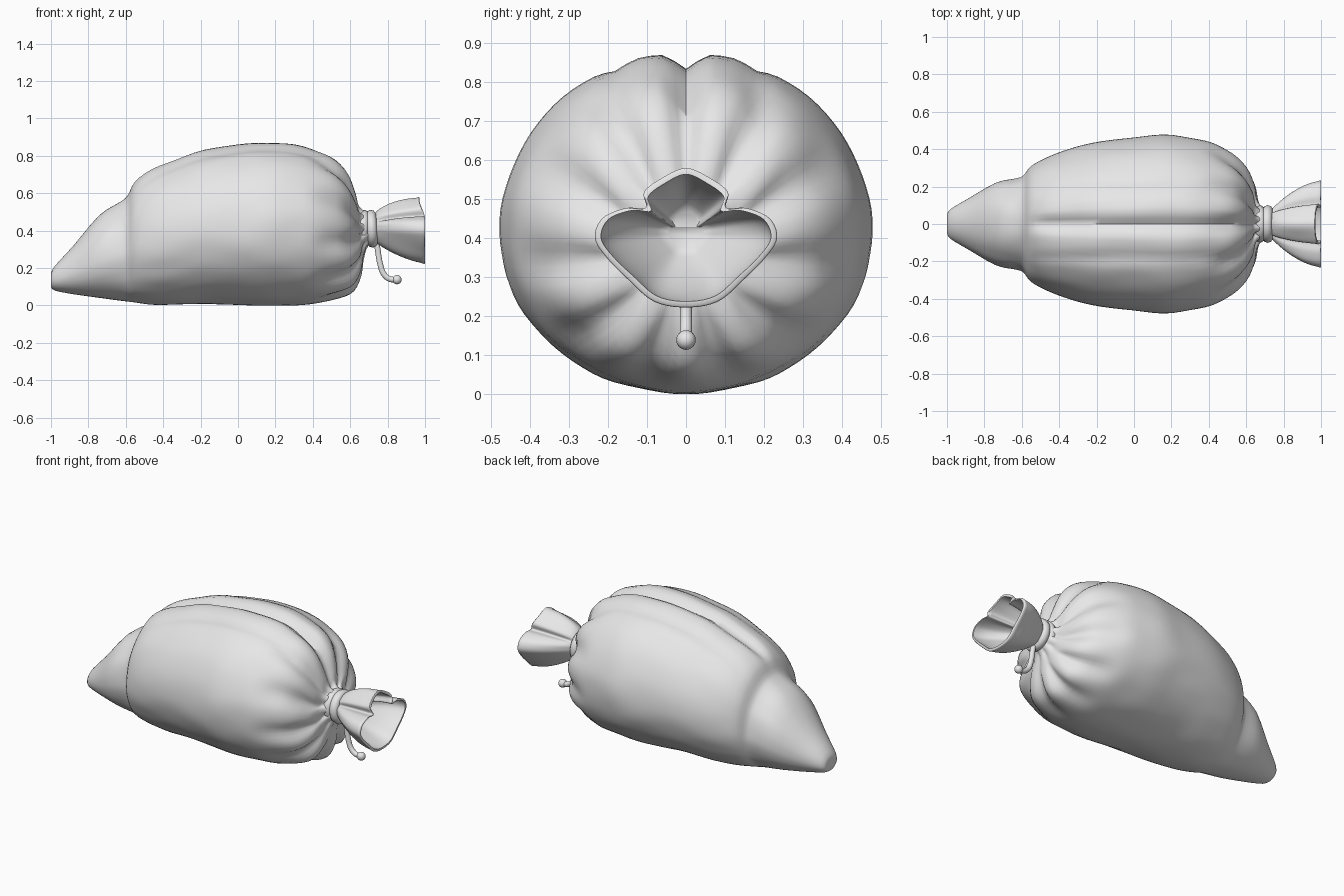
import bpy, bmesh
from math import sin, cos, pi, exp, atan2
from mathutils import Vector, noise

cube = bpy.data.objects.get("Cube")
if cube:
    bpy.data.objects.remove(cube, do_unlink=True)

cloth = bpy.data.materials.new("grey_cloth")
cloth.use_nodes = True
cloth.diffuse_color = (0.8, 0.8, 0.8, 1)
cloth.node_tree.nodes["Principled BSDF"].inputs["Base Color"].default_value = (0.8, 0.8, 0.8, 1)


def finish(obj):
    """Apply the cloth material and smooth shading."""
    obj.data.materials.append(cloth)
    bpy.ops.object.select_all(action="DESELECT")
    obj.select_set(True)
    bpy.context.view_layer.objects.active = obj
    if obj.type == "MESH":
        bpy.ops.object.shade_smooth_by_angle(angle=pi / 3)


def smooth_path(points, steps, closed=False):
    """Catmull-Rom curve through the given tuples."""
    pts = [Vector(p) for p in points]
    n = len(pts)
    pick = (lambda i: pts[i % n]) if closed else (lambda i: pts[max(0, min(n - 1, i))])
    out = []
    for i in range(n if closed else n - 1):
        a, b, c, d = (pick(i + k) for k in (-1, 0, 1, 2))
        for s in range(steps):
            t = s / steps
            out.append(b + (c - a) * (t / 2) + (a * 2 - b * 5 + c * 4 - d) * (t * t / 2)
                       + (b * 3 - a - c * 3 + d) * (t ** 3 / 2))
    if not closed:
        out.append(pts[-1])
    return out


def loft(name, rings):
    """Skin a list of equal rings and cap both ends."""
    bm = bmesh.new()
    loops = [[bm.verts.new(p) for p in ring] for ring in rings]
    n = len(loops[0])
    for lo, hi in zip(loops, loops[1:]):
        for j in range(n):
            k = (j + 1) % n
            bm.faces.new((lo[j], lo[k], hi[k], hi[j]))
    bm.faces.new(loops[0])
    bm.faces.new(loops[-1])
    bmesh.ops.recalc_face_normals(bm, faces=bm.faces)
    mesh = bpy.data.meshes.new(name)
    bm.to_mesh(mesh)
    bm.free()
    obj = bpy.data.objects.new(name, mesh)
    bpy.context.collection.objects.link(obj)
    finish(obj)


def ramp(x, lo, hi):
    t = max(0, min(1, (x - lo) / (hi - lo)))
    return t * t * (3 - 2 * t)


# Sack body: x, underside, top, half width
stations = [
    (-1, .1, .17, .05), (-.98, .08, .21, .08), (-.88, .06, .32, .14),
    (-.74, .04, .485, .22), (-.63, .025, .555, .243), (-.59, .02, .59, .26),
    (-.55, .015, .67, .31), (-.46, .005, .74, .36), (-.33, .005, .79, .405),
    (-.18, .01, .84, .44), (0, .005, .865, .463), (.16, 0, .875, .477),
    (.3, 0, .867, .462), (.42, .01, .833, .435), (.52, .035, .79, .38),
    (.59, .075, .71, .305), (.63, .16, .6, .215), (.65, .27, .53, .12), (.72, .34, .48, .07),
]
SIDES = 96
body_rings = []
for x, low, high, half in smooth_path(stations, 3):
    # the widest line lies just under mid height, rising to the neck
    mid = low + (high - low) * (.47 + .03 * ramp(x, .5, .7))
    pleat = .1 * ramp(x, .36, .6) + .17 * ramp(x, .54, .63)
    pleat *= 1 - ramp(x, .64, .7)
    groove = .04 * ramp(x, -.6, -.45) * (1 - ramp(x, .5, .62))
    ring = []
    for j in range(SIDES):
        a = 2 * pi * j / SIDES
        fold = .5 + .5 * cos(11 * a + .4 * sin(2 * a))
        r = 1 - pleat * fold ** 1.5
        # soft wrinkles, mirrored front to back
        spot = Vector((x * 3, abs(sin(a)) * 2, cos(a) * 2))
        r += .012 * noise.noise(spot * 1.7) * ramp(x, -1, -.7) * (1 - ramp(x, .5, .65))
        tall = high - mid if cos(a) > 0 else mid - low
        y, z = half * r * sin(a), mid + tall * r * cos(a)
        if cos(a) > 0:
            z -= groove * exp(-(y / .035) ** 2)
            z -= groove * .3 * exp(-((abs(y) - .18) / .03) ** 2)
        sag = .03 * ramp(x, .45, .6) * (1 - ramp(x, .64, .7)) * (1 - cos(a)) / 2
        ring.append((x + sag, y, max(z, 0)))
    body_rings.append(ring)
loft("sack_body", body_rings)

# Gathered open mouth: y, z of half the rim, mirrored
half_rim = [(0, .575), (.06, .55), (.105, .515), (.1, .475), (.15, .475), (.21, .45),
            (.23, .4), (.2, .35), (.145, .295), (.08, .24), (0, .225)]
rim = smooth_path(half_rim + [(-y, z) for y, z in half_rim[-2:0:-1]], 5, closed=True)
NECK_Z = .41


def mouth_ring(t, inset, throat):
    """One section of the ruffle, from the round throat out to the rim."""
    ring = []
    for p in rim:
        y, z = p[0], p[1] - NECK_Z
        a = atan2(y, z)
        spread = sin(t * pi / 2) ** (.9 - .35 * ramp(z, 0, .14))
        r = throat * (1 - spread) + Vector((y, z)).length * spread - inset
        r *= 1 - .05 * sin(pi * t) * (.5 + .5 * cos(5 * a + pi))
        x = .72 + .28 * t - .03 * t * ramp(z, .05, .16)
        ring.append((x, r * sin(a), NECK_Z + r * cos(a)))
    return ring


outer = [mouth_ring(i / 12, 0, .06) for i in range(13)]
lip = [mouth_ring(.985, -.004, .06)]
inner = [mouth_ring(i / 12, .012, .025) for i in range(12, 0, -1)]
loft("gathered_mouth", outer[:-1] + lip + outer[-1:] + inner)

# Cord wrapped twice around the neck
for i, x in enumerate((.67, .715)):
    bpy.ops.mesh.primitive_torus_add(
        major_radius=.072, minor_radius=.029, major_segments=32, minor_segments=10,
        location=(x, 0, NECK_Z), rotation=(0, pi / 2 + .06 * (1 - 2 * i), 0))
    coil = bpy.context.object
    coil.name = f"neck_cord_{i + 1}"
    finish(coil)

# Loose cord end with a knot
curve = bpy.data.curves.new("hanging_cord", "CURVE")
curve.dimensions = "3D"
curve.bevel_depth = .016
curve.bevel_resolution = 3
curve.use_fill_caps = True
path = smooth_path([(.73, 0, .36), (.745, 0, .31), (.756, 0, .24), (.775, 0, .175),
                    (.81, 0, .142), (.855, 0, .138)], 5)
spline = curve.splines.new("POLY")
spline.points.add(len(path) - 1)
for point, co in zip(spline.points, path):
    point.co = (*co, 1)
cord = bpy.data.objects.new("hanging_cord", curve)
bpy.context.collection.objects.link(cord)
finish(cord)

bpy.ops.mesh.primitive_uv_sphere_add(segments=16, ring_count=10, radius=.025,
                                     location=(.85, 0, .138))
knot = bpy.context.object
knot.name = "cord_knot"
finish(knot)
